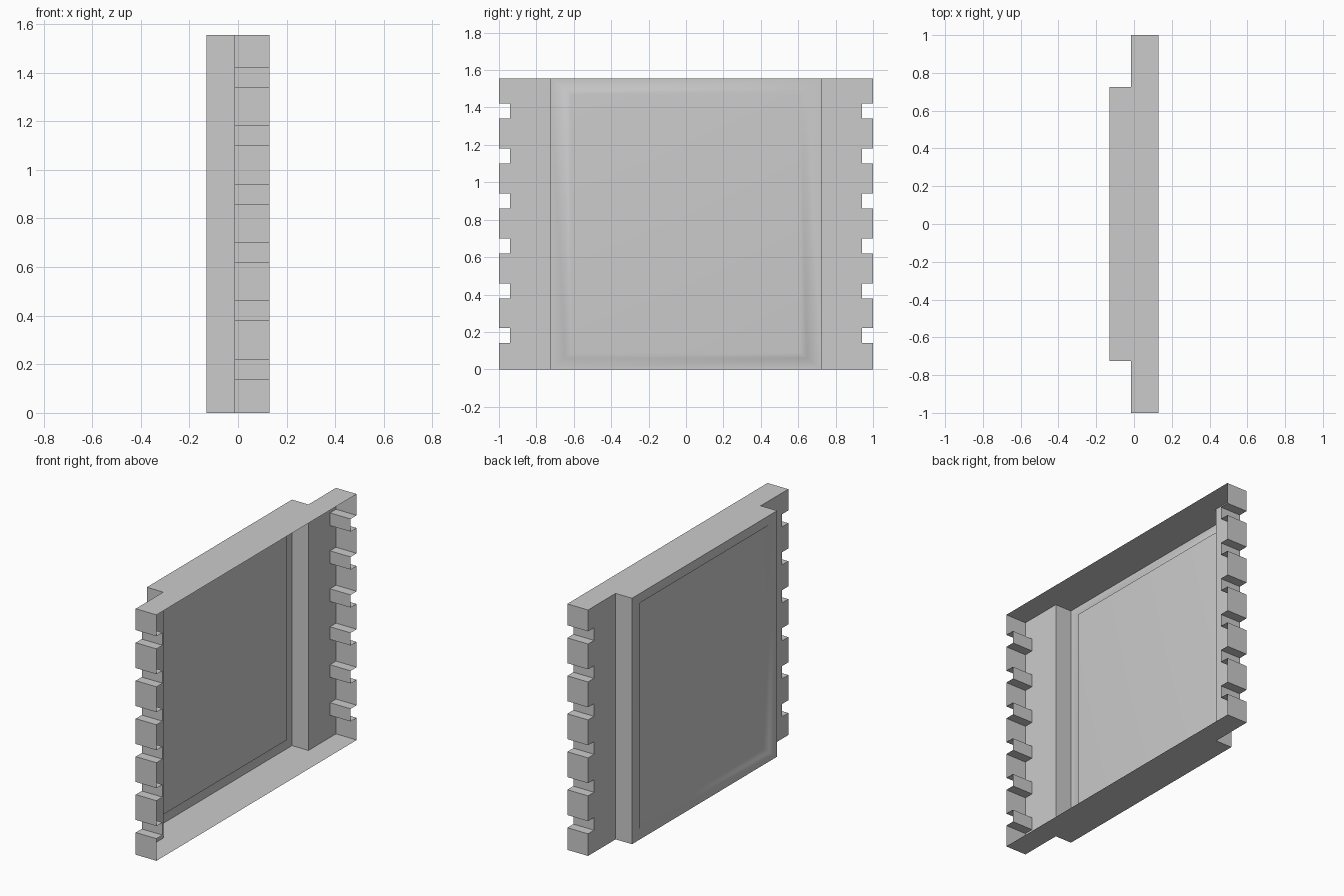
import bpy
import bmesh
import math

cube = bpy.data.objects.get("Cube")
if cube:
    bpy.data.objects.remove(cube, do_unlink=True)

# Main dimensions
HEIGHT = 1.555
X_BACK, X_STEP, X_OPEN = -0.13, -0.015, 0.13
Y_END, Y_NOTCH, Y_STEP = 1.0, 0.94, 0.725
NOTCHES, FIRST, PITCH, NOTCH_H = 6, 0.14, 0.24, 0.08

bm = bmesh.new()


def face(points):
    return bm.faces.new([bm.verts.new(p) for p in points])


def rectangle(x, inset_y, inset_z):
    """Corners of a panel loop, inset from the panel border."""
    y, z = Y_STEP - inset_y, HEIGHT - inset_z
    return [(x, -y, inset_z), (x, y, inset_z), (x, y, z), (x, -y, z)]


# Toothed outline of one end, from bottom to top
teeth = [(Y_END, 0)]
for i in range(NOTCHES):
    low = FIRST + i * PITCH
    high = low + NOTCH_H
    teeth += [(Y_END, low), (Y_NOTCH, low), (Y_NOTCH, high), (Y_END, high)]
teeth.append((Y_END, HEIGHT))

for side in (-1, 1):
    # Flange with its notched border
    outline = [(Y_STEP, 0)] + teeth + [(Y_STEP, HEIGHT)]
    face([(X_STEP, side * y, z) for y, z in outline])
    # Thin end wall following the teeth
    for (y0, z0), (y1, z1) in zip(teeth, teeth[1:]):
        face([(X_STEP, side * y0, z0), (X_OPEN, side * y0, z0),
              (X_OPEN, side * y1, z1), (X_STEP, side * y1, z1)])
    # Step between flange and raised panel
    y = side * Y_STEP
    face([(X_STEP, y, 0), (X_BACK, y, 0), (X_BACK, y, HEIGHT), (X_STEP, y, HEIGHT)])

# Top and bottom walls
half = [(X_OPEN, Y_END), (X_STEP, Y_END), (X_STEP, Y_STEP), (X_BACK, Y_STEP)]
plan = half + [(x, -y) for x, y in reversed(half)]
for z in (0, HEIGHT):
    face([(x, y, z) for x, y in plan])

# Raised panel: flat rim, sloping border and sunken field
loops = [rectangle(X_BACK, 0, 0), rectangle(X_BACK, 0.08, 0.06),
         rectangle(X_BACK + 0.04, 0.112, 0.088)]
for outer, inner in zip(loops, loops[1:]):
    for i in range(4):
        j = (i + 1) % 4
        face([outer[i], outer[j], inner[j], inner[i]])
field = face(loops[-1])

# Weld the shell and point its normals outward
bmesh.ops.remove_doubles(bm, verts=bm.verts[:], dist=0.0005)
bmesh.ops.recalc_face_normals(bm, faces=bm.faces[:])
bm.normal_update()
big = max((f for f in bm.faces if abs(f.normal.x) > 0.99), key=lambda f: f.calc_area())
if big.normal.x > 0:
    bmesh.ops.reverse_faces(bm, faces=bm.faces[:])

mesh = bpy.data.meshes.new("wall_panel")
bm.to_mesh(mesh)
bm.free()
panel = bpy.data.objects.new("wall_panel", mesh)
bpy.context.collection.objects.link(panel)

# Plain grey material
grey = bpy.data.materials.new("plain_grey")
grey.use_nodes = True
color = (0.6, 0.6, 0.6, 1)
grey.diffuse_color = color
grey.node_tree.nodes["Principled BSDF"].inputs["Base Color"].default_value = color
mesh.materials.append(grey)

# Soft panel border, crisp outer edges
bpy.ops.object.select_all(action='DESELECT')
panel.select_set(True)
bpy.context.view_layer.objects.active = panel
bpy.ops.object.shade_smooth_by_angle(angle=math.radians(70))
weighted = panel.modifiers.new("weighted_normals", 'WEIGHTED_NORMAL')
weighted.keep_sharp = True
